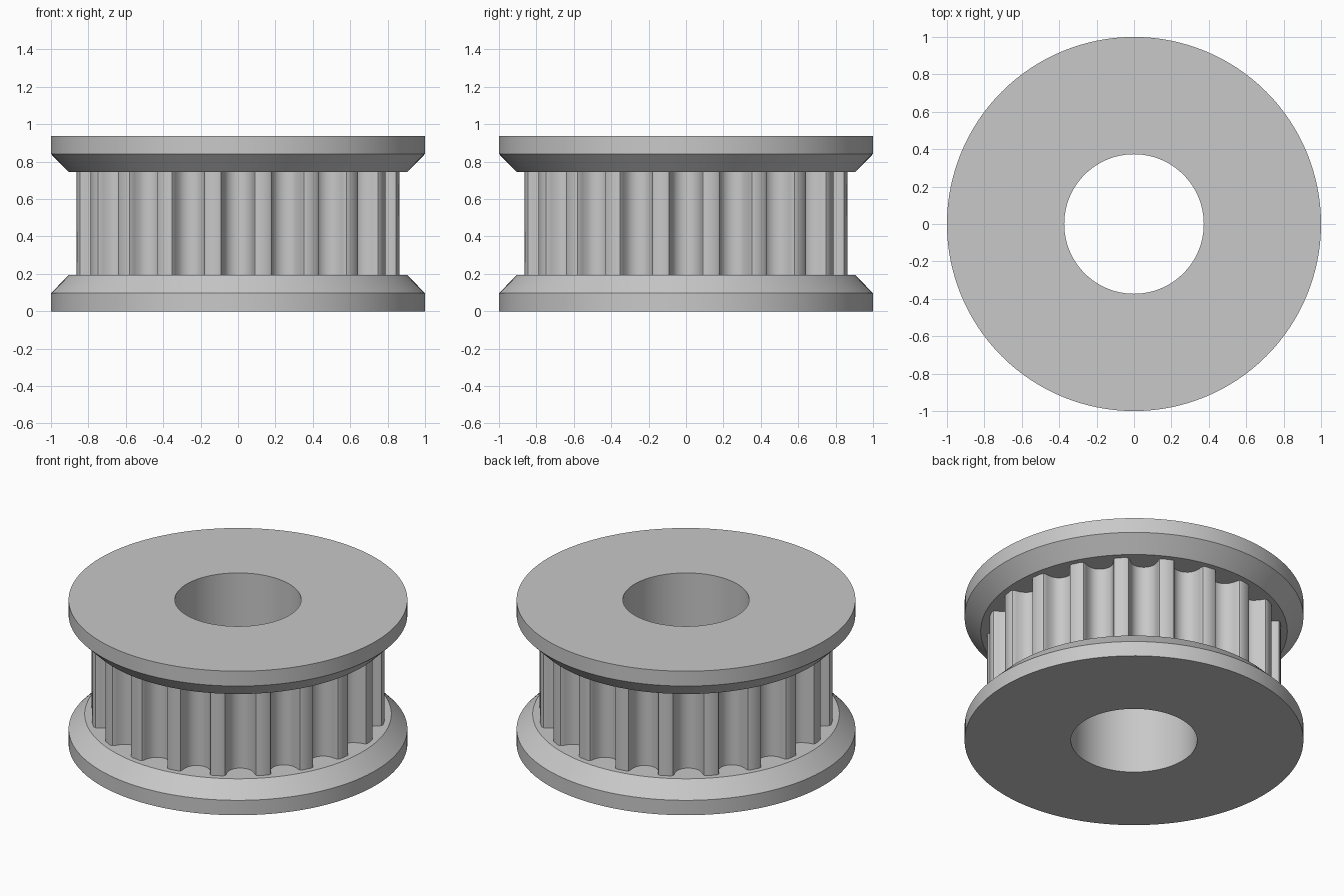
import bpy, bmesh
from math import cos, sin, pi, sqrt, radians

cube = bpy.data.objects.get("Cube")
if cube:
    bpy.data.objects.remove(cube, do_unlink=True)

HEIGHT = 0.938
BORE, HUB, RIM = 0.373, 0.7, 1.0
CHAMFER_R, RIM_Z, FLANGE_Z = 0.905, 0.097, 0.193
TEETH, TOOTH_R, RING_INNER = 20, 0.87, 0.6

metal = bpy.data.materials.new("grey metal")
metal.use_nodes = True
grey = (0.58, 0.58, 0.58, 1)
metal.diffuse_color = grey
metal.node_tree.nodes["Principled BSDF"].inputs["Base Color"].default_value = grey


def finish(bm, name):
    bmesh.ops.recalc_face_normals(bm, faces=bm.faces)
    mesh = bpy.data.meshes.new(name)
    bm.to_mesh(mesh)
    bm.free()
    mesh.materials.append(metal)
    obj = bpy.data.objects.new(name, mesh)
    bpy.context.collection.objects.link(obj)
    bpy.ops.object.select_all(action='DESELECT')
    obj.select_set(True)
    bpy.context.view_layer.objects.active = obj
    bpy.ops.object.shade_smooth_by_angle(angle=radians(30))
    return obj


def bridge_loops(bm, loops):
    """Join a closed cycle of equally long vertex rings with quads."""
    for a, b in zip(loops, loops[1:] + loops[:1]):
        n = len(a)
        for i in range(n):
            j = (i + 1) % n
            bm.faces.new((a[i], a[j], b[j], b[i]))


def ring(bm, points, z):
    return [bm.verts.new((x, y, z)) for x, y in points]


def circle(radius, angles):
    return [(radius * cos(a), radius * sin(a)) for a in angles]


# Spool: two chamfered flanges, hub and through bore as one lathed solid
lower = [(BORE, 0), (RIM, 0), (RIM, RIM_Z), (CHAMFER_R, FLANGE_Z), (HUB, FLANGE_Z)]
profile = lower + [(r, HEIGHT - z) for r, z in reversed(lower)]
angles = [2 * pi * i / 128 for i in range(128)]
bm = bmesh.new()
bridge_loops(bm, [ring(bm, circle(r, angles), z) for r, z in profile])
finish(bm, "flanged_spool")

# Toothed ring: rounded belt grooves given as (half width, depth)
half = [(.106, 0), (.092, .005), (.085, .018), (.082, .034), (.077, .049),
        (.071, .063), (.064, .076), (.051, .090), (.035, .100), (.018, .106)]
groove = [(-w, d) for w, d in half] + [(0, .108)] + [(w, d) for w, d in reversed(half)]
base = sqrt(TOOTH_R ** 2 - half[0][0] ** 2)
outline = []
for k in range(TEETH):
    a = 2 * pi * k / TEETH
    for t, d in groove:
        r = base - d
        outline.append((r * cos(a) - t * sin(a), r * sin(a) + t * cos(a)))
inner = [(x * RING_INNER / sqrt(x * x + y * y), y * RING_INNER / sqrt(x * x + y * y))
         for x, y in outline]

# The ring ends are sunk slightly into both flanges
z0, z1 = FLANGE_Z - 0.02, HEIGHT - FLANGE_Z + 0.02
bm = bmesh.new()
bridge_loops(bm, [ring(bm, outline, z0), ring(bm, outline, z1),
                  ring(bm, inner, z1), ring(bm, inner, z0)])
finish(bm, "toothed_ring")
